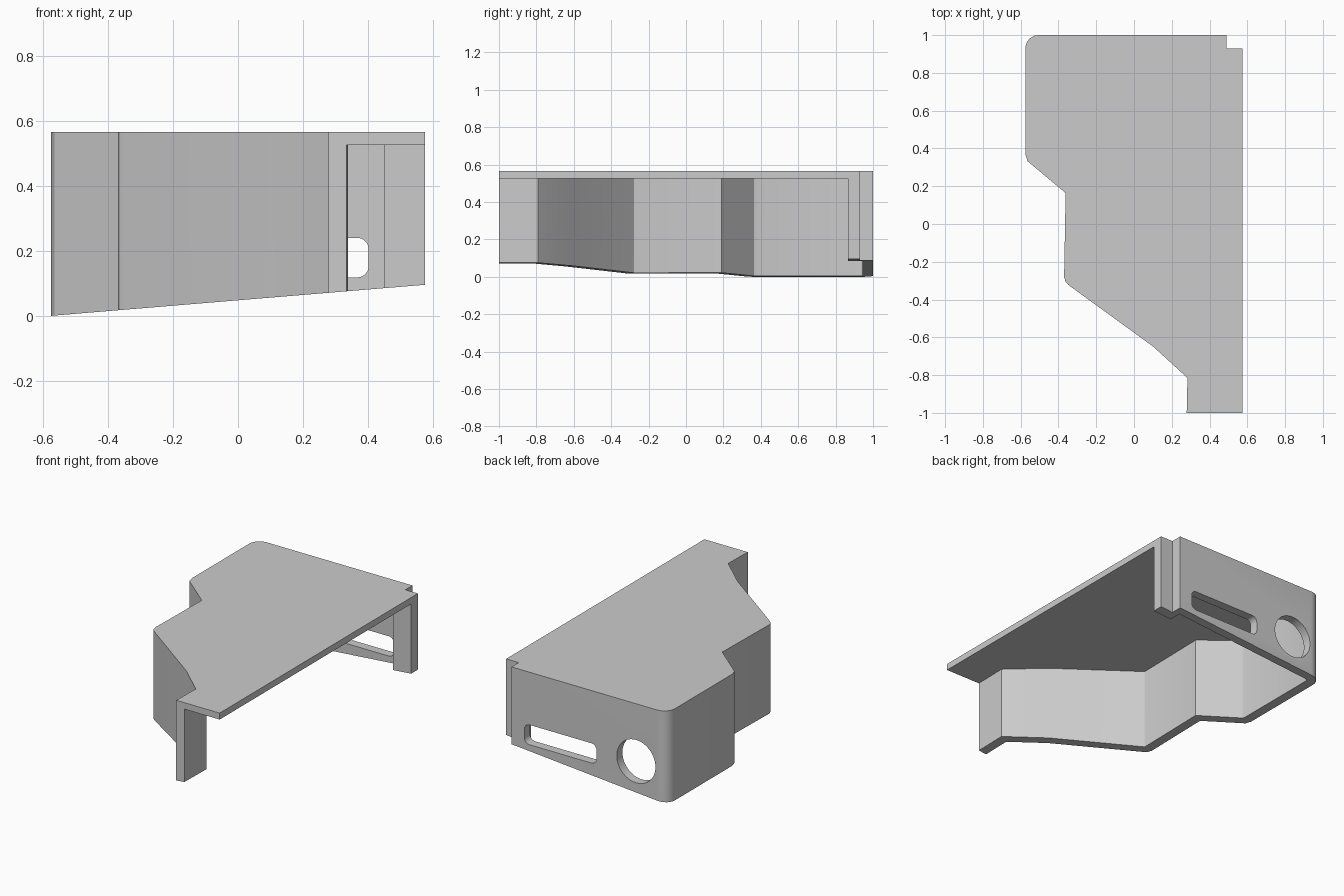
import bpy
import bmesh
from math import sin, cos, radians
from mathutils import Vector

if "Cube" in bpy.data.objects:
    bpy.data.objects.remove(bpy.data.objects["Cube"], do_unlink=True)

WALL = 0.055
ROOF_TOP, ROOF_UNDER = 0.565, 0.525
FRONT, BACK, SIDE = -1, 1, 0.575

grey = bpy.data.materials.new("plain grey")
grey.use_nodes = True
colour = (0.6, 0.6, 0.6, 1)
grey.diffuse_color = colour
grey.node_tree.nodes["Principled BSDF"].inputs["Base Color"].default_value = colour

bm = bmesh.new()
shared = {}


def vert(point):
    """Vertex at a point, shared by all faces that meet there."""
    key = tuple(round(c, 5) for c in point)
    if key not in shared:
        shared[key] = bm.verts.new(key)
    return shared[key]


def face(points):
    bm.faces.new([vert(p) for p in points])


def at(points, z):
    return [(x, y, z) for x, y in points]


def foot(points):
    """Points on the sloping underside."""
    return [(x, y, 0.083 * (x + SIDE)) for x, y in points]


def panel(a, b, top):
    """Corners of an upright panel from the underside to a given height."""
    return foot([a, b]) + at([b, a], top)


def pierced(loops):
    """Flat upright face bounded by the first loop, with the rest as holes."""
    edges = []
    for loop in loops:
        ring = [vert(p) for p in loop]
        for a, b in zip(ring, ring[1:] + ring[:1]):
            edges.append(bm.edges.get((a, b)) or bm.edges.new((a, b)))
    bmesh.ops.triangle_fill(bm, use_beauty=True, edges=edges, normal=(0, 1, 0))


def arc(cx, cy, r, start, end, steps):
    angles = [radians(start + (end - start) * i / steps) for i in range(steps + 1)]
    return [(cx + r * cos(a), cy + r * sin(a)) for a in angles]


def inset(path, distance):
    """Mitred offset of an open path, to its right-hand side."""
    pts = [Vector(p) for p in path]
    normals = []
    for a, b in zip(pts, pts[1:]):
        d = (b - a).normalized()
        normals.append(Vector((d.y, -d.x)))
    before, after = [normals[0]] + normals, normals + [normals[-1]]
    return [tuple(p + distance * (m + n) / (1 + m.dot(n)))
            for p, m, n in zip(pts, before, after)]


# Wall lines from the front leg, round the side, to the end of the back wall
outer = [(0.279, FRONT), (0.283, -0.815), (0.103, -0.65), (-0.347, -0.323),
         (-0.363, -0.305), (-0.37, -0.28), (-0.362, 0.164), (-0.564, 0.333),
         (-0.575, 0.37)]
outer += arc(-0.505, 0.93, 0.07, 180, 90, 6) + [(0.49, BACK)]
inner = inset(outer, WALL)
inner[0] = (inner[0][0], FRONT)
inner[-1] = (0.45, inner[-1][1])

# Corner post, stepped outside and inside
post_outer = [outer[-1], (0.49, 0.93), (SIDE, 0.93)]
post_inner = [inner[-1], (0.45, 0.865), (SIDE, 0.865)]
front_corner = (SIDE, FRONT)

# Upright faces, leaving out the pierced back wall
for line, post, top in ((outer, post_outer, ROOF_TOP),
                        (inner, post_inner, ROOF_UNDER)):
    for a, b in list(zip(line, line[1:]))[:-1] + list(zip(post, post[1:])):
        face(panel(a, b, top))

# Roof, ceiling and sloping bottom rim
outside = outer + post_outer[1:]
inside = inner + post_inner[1:]
face(at(outside + [front_corner], ROOF_TOP))
face(at(inside + [front_corner], ROOF_UNDER))
face(foot(outside + inside[::-1]))

# Open front and open long side: roof edge together with the leg or post end
face(foot([outer[0], inner[0]]) + at([inner[0], front_corner], ROOF_UNDER)
     + at([front_corner, outer[0]], ROOF_TOP))
face(at([front_corner, inside[-1]], ROOF_UNDER) + foot([inside[-1], outside[-1]])
     + at([outside[-1], front_corner], ROOF_TOP))

# Back wall with a long rounded slot and a round port
slot = []
for cx, cz, start in ((0.367, 0.205, 0), (-0.055, 0.205, 90),
                      (-0.055, 0.153, 180), (0.367, 0.153, 270)):
    slot += arc(cx, cz, 0.035, start, start + 90, 5)
port = arc(-0.36, 0.21, 0.132, 0, 360, 48)[:-1]
inner_y = inner[-1][1]
for line, y, top in ((outer, BACK, ROOF_TOP), (inner, inner_y, ROOF_UNDER)):
    holes = [[(x, y, z) for x, z in hole] for hole in (slot, port)]
    pierced([panel(line[-2], line[-1], top)] + holes)
for hole in (slot, port):
    for (ax, az), (bx, bz) in zip(hole, hole[1:] + hole[:1]):
        face([(ax, BACK, az), (bx, BACK, bz), (bx, inner_y, bz), (ax, inner_y, az)])

# Smooth shading on the rounded parts, sharp everywhere else
bmesh.ops.recalc_face_normals(bm, faces=bm.faces[:])
for f in bm.faces:
    f.smooth = True
for e in bm.edges:
    e.smooth = e.calc_face_angle(0) < radians(25)

mesh = bpy.data.meshes.new("housing")
bm.to_mesh(mesh)
bm.free()
mesh.materials.append(grey)
housing = bpy.data.objects.new("housing", mesh)
bpy.context.scene.collection.objects.link(housing)
